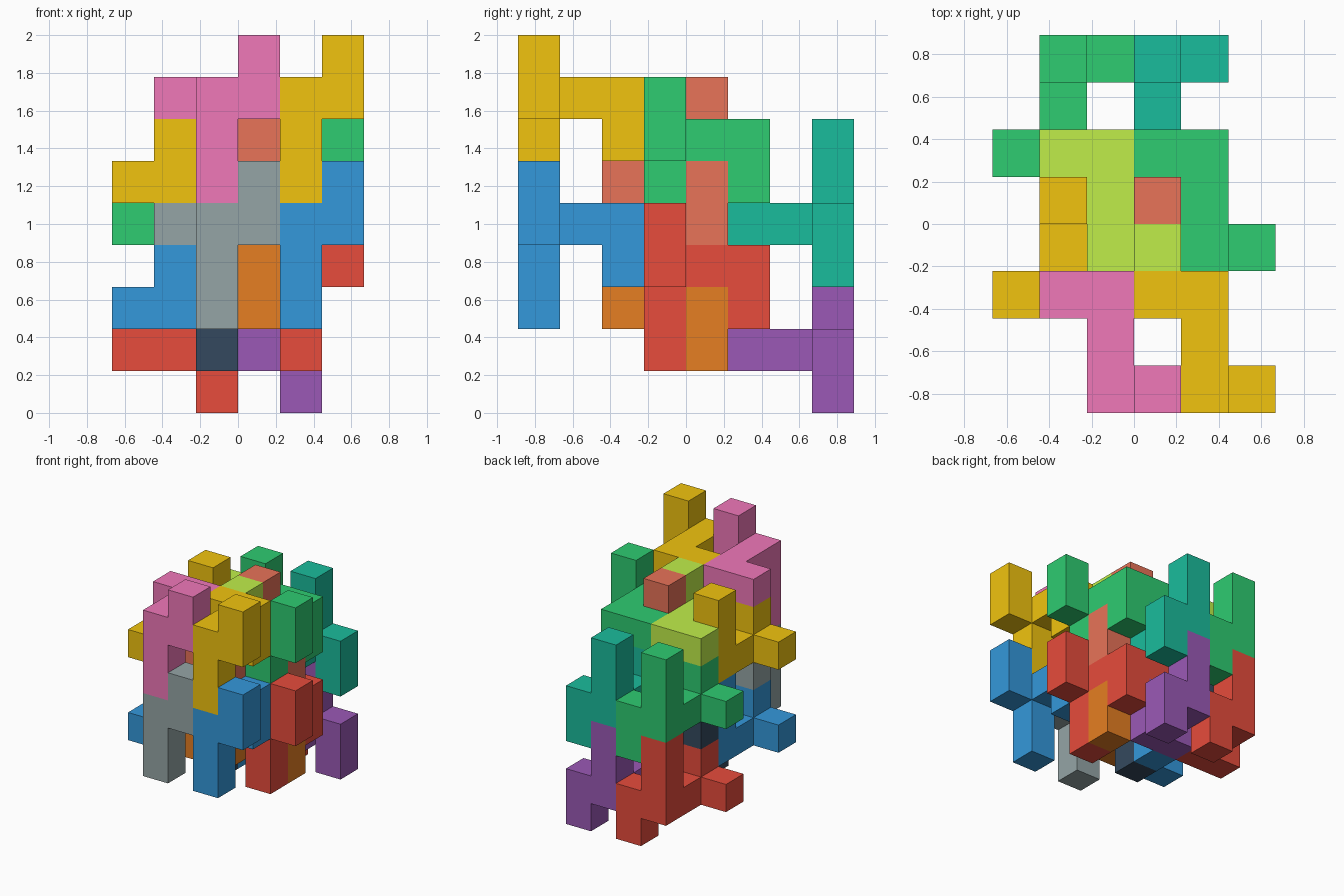
import bpy, bmesh
from math import pi
from mathutils import Vector, Matrix

if "Cube" in bpy.data.objects:
    bpy.data.objects.remove(bpy.data.objects["Cube"])

U = 2 / 9  # edge of one cube cell

# cells of the single interlocking piece that every block repeats
CELLS = [(0, 0, 0), (0, 0, 1), (0, 0, 2), (1, 0, 2), (1, 0, 3),
         (0, 1, 2), (0, 2, 2), (-1, 2, 2), (0, 2, 1)]

COLOURS = {"yellow": "F1C40F", "blue": "3498DB", "red": "E74C3C", "green": "2ECC71",
           "purple": "9B59B6", "teal": "1ABC9C", "orange": "E67E22", "pink": "F078B9",
           "grey": "95A5A6", "navy": "34495E", "terracotta": "E87358", "lime": "C0EE4A"}


def material(name):
    mat = bpy.data.materials.get(name)
    if mat is None:
        mat = bpy.data.materials.new(name)
        srgb = [int(COLOURS[name][i:i + 2], 16) / 255 for i in (0, 2, 4)]
        mat.diffuse_color = [((c + 0.055) / 1.055) ** 2.4 for c in srgb] + [1]
        mat.use_nodes = True
        mat.node_tree.nodes["Principled BSDF"].inputs["Base Color"].default_value = mat.diffuse_color
    return mat


def piece_mesh(name):
    """Outer skin of the cells, welded, with coplanar squares merged."""
    bm = bmesh.new()
    filled = set(CELLS)
    for cell in CELLS:
        for axis in range(3):
            for sign in (-1, 1):
                n = Vector((0, 0, 0))
                n[axis] = sign
                if tuple(int(a + b) for a, b in zip(cell, n)) in filled:
                    continue
                u = Vector((0, 0, 0))
                u[(axis + 1) % 3] = 0.5
                v = n.cross(u)
                c = Vector(cell) + n * 0.5
                bm.faces.new([bm.verts.new((c + p) * U)
                              for p in (-u - v, u - v, u + v, v - u)])
    bmesh.ops.remove_doubles(bm, verts=bm.verts, dist=1e-4)
    bmesh.ops.dissolve_limit(bm, angle_limit=0.01, verts=bm.verts, edges=bm.edges)
    bmesh.ops.recalc_face_normals(bm, faces=bm.faces)
    mesh = bpy.data.meshes.new(name)
    bm.to_mesh(mesh)
    bm.free()
    return mesh


def add_piece(name, colour, cell, flipped):
    """Place one piece by its first cell; flipped = half turn about x."""
    mesh = piece_mesh(name)
    if flipped:
        mesh.transform(Matrix.Rotation(pi, 4, 'X'))
    x, y, z = cell
    mesh.transform(Matrix.Translation(Vector((x - 2.5, y - 3.5, z + 0.5)) * U))
    mesh.materials.append(material(colour))
    bpy.context.collection.objects.link(bpy.data.objects.new(name, mesh))


# rows from front to back: first cell, flipped, (upper, lower) colours left then right
ROWS = [("front", (2, 0, 5), False, ("pink", "grey"), ("yellow", "blue")),
        ("front_middle", (1, 4, 7), True, ("yellow", "blue"), ("terracotta", "orange")),
        ("back_middle", (2, 3, 4), False, ("lime", "navy"), ("green", "red")),
        ("back", (1, 7, 6), True, ("green", "red"), ("teal", "purple"))]

for row, (x, y, z), flipped, left, right in ROWS:
    for col, (side, colours) in enumerate((("left", left), ("right", right))):
        for layer, (level, colour) in enumerate(zip(("upper", "lower"), colours)):
            add_piece(f"{row}_{side}_{level}_block", colour,
                      (x + 2 * col, y, z - 3 * layer), flipped)
